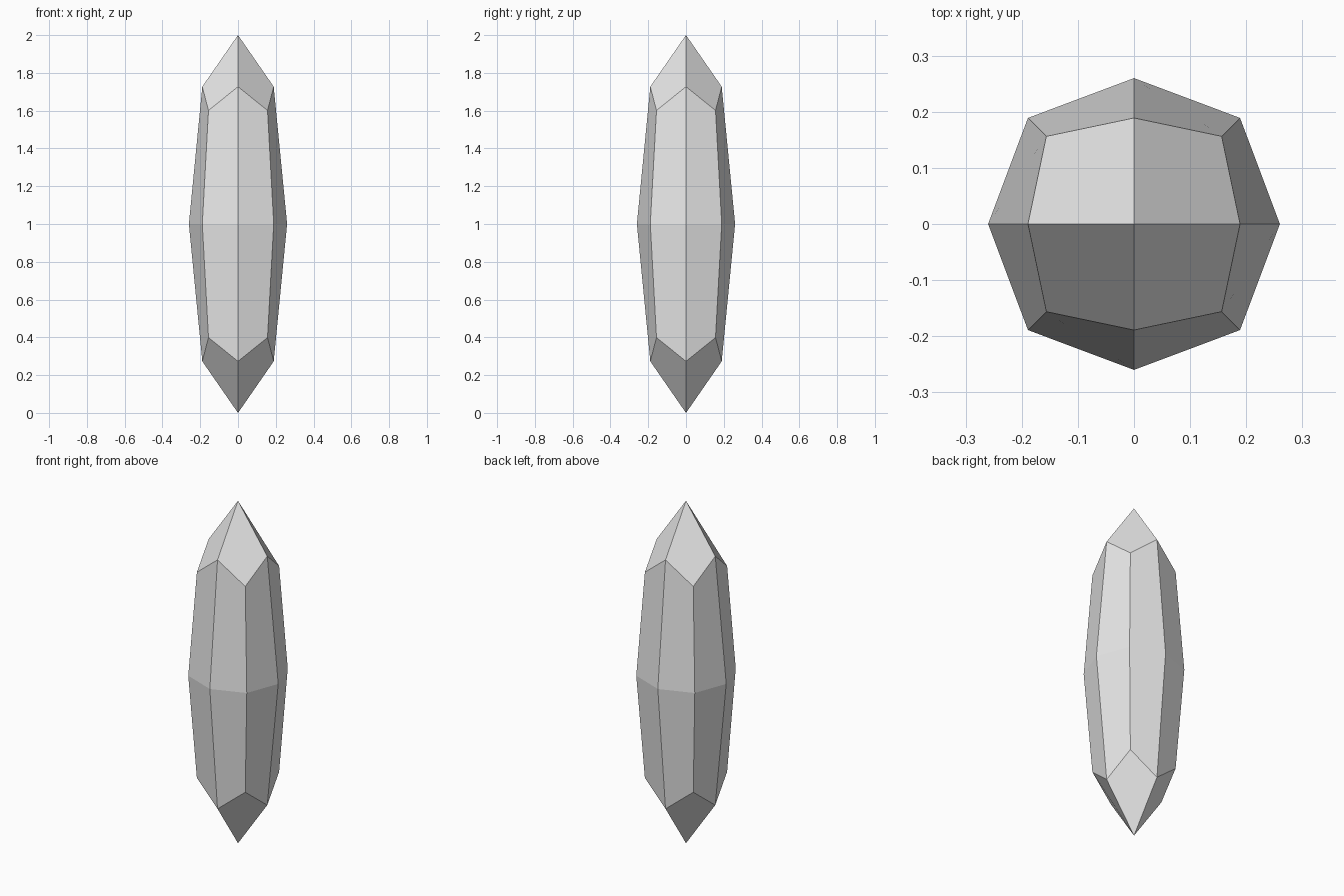
import bpy
import bmesh

default = bpy.data.objects.get("Cube")
if default:
    bpy.data.objects.remove(default, do_unlink=True)

# Plain grey stone
grey = bpy.data.materials.new("light grey")
grey.use_nodes = True
colour = (0.8, 0.8, 0.8, 1)
grey.diffuse_color = colour
grey.node_tree.nodes["Principled BSDF"].inputs["Base Color"].default_value = colour

# Faceted crystal: a once-divided cube rounded into a gem, then stretched tall
WIDTH = 0.26
# Reach along each axis for face centres, edge middles and corners
REACH = {1: 1.0, 2: 0.727, 3: 0.601}

bm = bmesh.new()
bmesh.ops.create_cube(bm, size=2)
bmesh.ops.subdivide_edges(bm, edges=bm.edges[:], cuts=1, use_grid_fill=True)
for v in bm.verts:
    axes = sum(abs(c) > 0.5 for c in v.co)
    v.co *= REACH[axes]
    v.co.x *= WIDTH
    v.co.y *= WIDTH
    v.co.z += 1
bmesh.ops.recalc_face_normals(bm, faces=bm.faces[:])

mesh = bpy.data.meshes.new("crystal")
bm.to_mesh(mesh)
bm.free()
mesh.materials.append(grey)
crystal = bpy.data.objects.new("crystal", mesh)
bpy.context.collection.objects.link(crystal)
